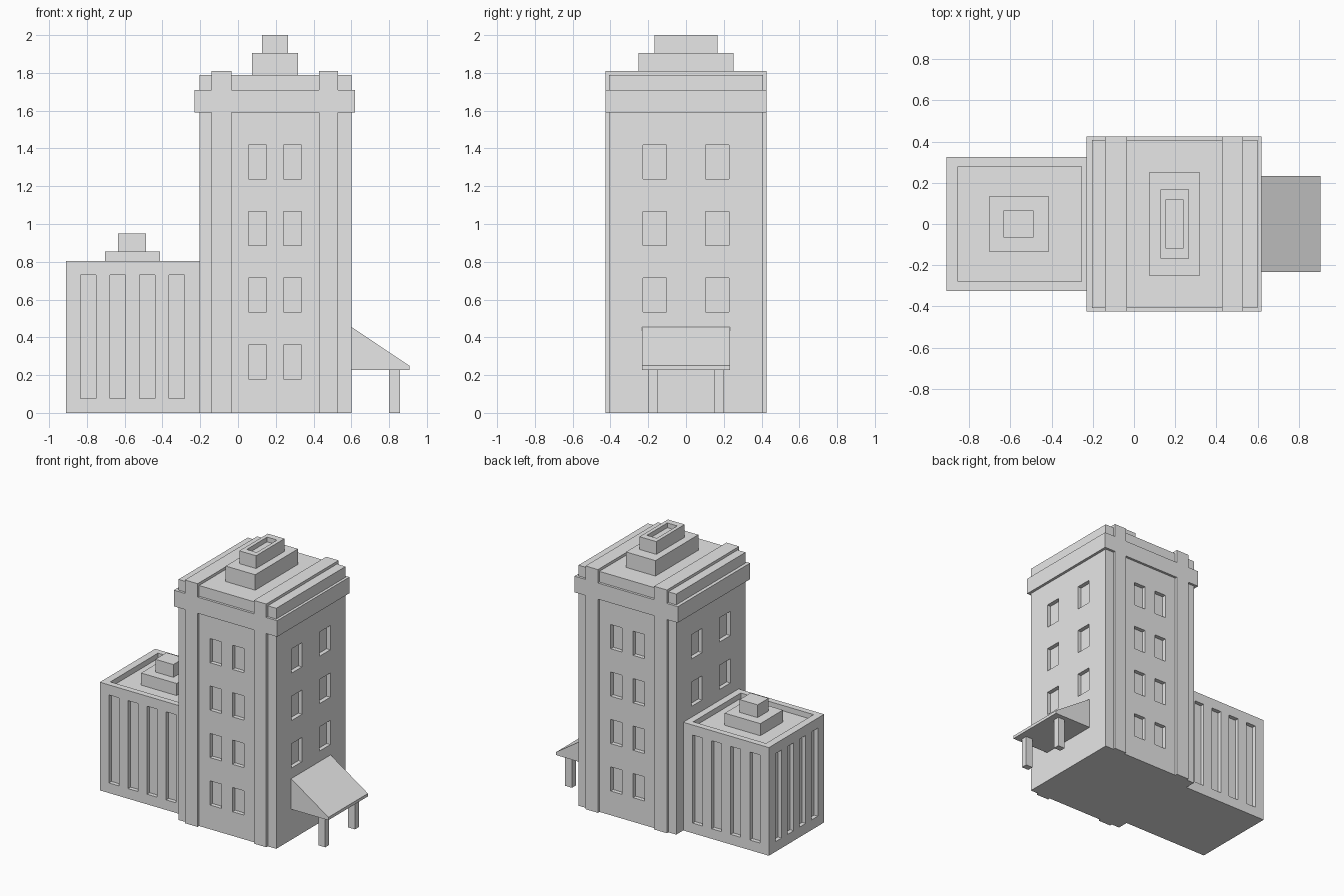
import bpy
import bmesh
from mathutils import Matrix, Vector

cube = bpy.data.objects.get("Cube")
if cube:
    bpy.data.objects.remove(cube, do_unlink=True)

GREY = (0.8, 0.8, 0.8, 1.0)
mat = bpy.data.materials.new("plain grey")
mat.use_nodes = True
mat.diffuse_color = GREY
mat.node_tree.nodes["Principled BSDF"].inputs["Base Color"].default_value = GREY


def add_box(bm, x, y, z):
    """Add a box spanning the given (low, high) ranges."""
    size = Vector((x[1] - x[0], y[1] - y[0], z[1] - z[0]))
    centre = Vector((sum(x), sum(y), sum(z))) / 2
    bmesh.ops.create_cube(bm, size=1, matrix=Matrix.Translation(centre) @ Matrix.Diagonal(size).to_4x4())


def finish(name, bm):
    bmesh.ops.recalc_face_normals(bm, faces=bm.faces)
    mesh = bpy.data.meshes.new(name)
    bm.to_mesh(mesh)
    bm.free()
    mesh.materials.append(mat)
    obj = bpy.data.objects.new(name, mesh)
    bpy.context.collection.objects.link(obj)
    return obj


def boxes(name, *spans):
    bm = bmesh.new()
    for span in spans:
        add_box(bm, *span)
    return finish(name, bm)


def carve(obj, spans):
    """Cut box-shaped recesses out of an object, then drop the cutter."""
    cutter = boxes(obj.name + "_cutter", *spans)
    cutter.hide_render = True
    mod = obj.modifiers.new("recesses", 'BOOLEAN')
    mod.operation = 'DIFFERENCE'
    mod.solver = 'EXACT'
    mod.object = cutter
    bpy.context.view_layer.update()
    evaluated = obj.evaluated_get(bpy.context.evaluated_depsgraph_get())
    mesh = bpy.data.meshes.new_from_object(evaluated)
    obj.modifiers.clear()
    obj.data = mesh
    bpy.data.objects.remove(cutter, do_unlink=True)


def around(half):
    return (-half, half)


DEPTH = 0.03


def recess(face, depth=DEPTH):
    """Range cut inward from a face plane, overshooting outward."""
    sign = 1 if face > 0 else -1
    return tuple(sorted((face - sign * depth, face + sign * 0.1)))


# Tower body with window recesses
X0, X1, Y = -0.205, 0.60, 0.407
tower = boxes("tower_body", ((X0, X1), around(Y), (0, 1.79)))
rows = [(0.18 + 0.353 * i, 0.36 + 0.353 * i) for i in range(4)]
windows = []
for i, z in enumerate(rows):
    for face in (-Y, Y):
        for x in ((0.055, 0.15), (0.24, 0.335)):
            windows.append((x, recess(face), z))
    for y in ((-0.228, -0.104), (0.104, 0.228)):
        if i > 0:
            windows.append((recess(X1), y, z))
        if i > 1:
            windows.append((recess(X0), y, z))
carve(tower, windows)

# Pilasters wrapping over the roof, and the cornice band
for name, x in (("right_pilaster", (-0.14, -0.035)), ("left_pilaster", (0.428, 0.53))):
    boxes(name, (x, around(0.425), (0, 1.81)))
boxes("cornice", ((-0.23, 0.62), around(0.425), (1.59, 1.71)))

# Stepped tower roof with a vent
boxes("tower_roof_step", ((0.075, 0.318), around(0.252), (1.78, 1.905)))
vent = boxes("tower_roof_vent", ((0.128, 0.266), around(0.167), (1.90, 2.0)))
carve(vent, [((0.156, 0.238), around(0.12), (1.965, 2.1))])

# Low wing with tall slots and a sunken roof
WX, WY = -0.91, 0.325
wing = boxes("wing_body", ((WX, -0.19), around(WY), (0, 0.805)))
slot_z = (0.075, 0.73)
slots = [((-0.855, -0.255), around(0.28), (0.765, 0.9))]
for i in range(4):
    x = -0.835 + 0.157 * i
    for face in (-WY, WY):
        slots.append(((x, x + 0.082), recess(face), slot_z))
    y = 0.142 * (i - 1.5)
    slots.append((recess(WX), (y - 0.037, y + 0.037), slot_z))
carve(wing, slots)
boxes("wing_roof_step", ((-0.705, -0.412), around(0.133), (0.76, 0.855)))
boxes("wing_roof_vent", ((-0.635, -0.487), around(0.065), (0.85, 0.95)))

# Sloped entrance canopy, extruded from its side profile
bm = bmesh.new()
profile = [(0.59, 0.228), (0.907, 0.228), (0.907, 0.25), (0.60, 0.455), (0.59, 0.455)]
side = bm.faces.new([bm.verts.new((x, -0.232, z)) for x, z in profile])
moved = bmesh.ops.extrude_face_region(bm, geom=[side])["geom"]
bmesh.ops.translate(bm, vec=(0, 0.464, 0), verts=[v for v in moved if isinstance(v, bmesh.types.BMVert)])
finish("entrance_canopy", bm)

# Canopy posts
for name, y in (("front_post", -0.175), ("back_post", 0.175)):
    boxes(name, ((0.80, 0.857), (y - 0.023, y + 0.023), (0, 0.235)))
